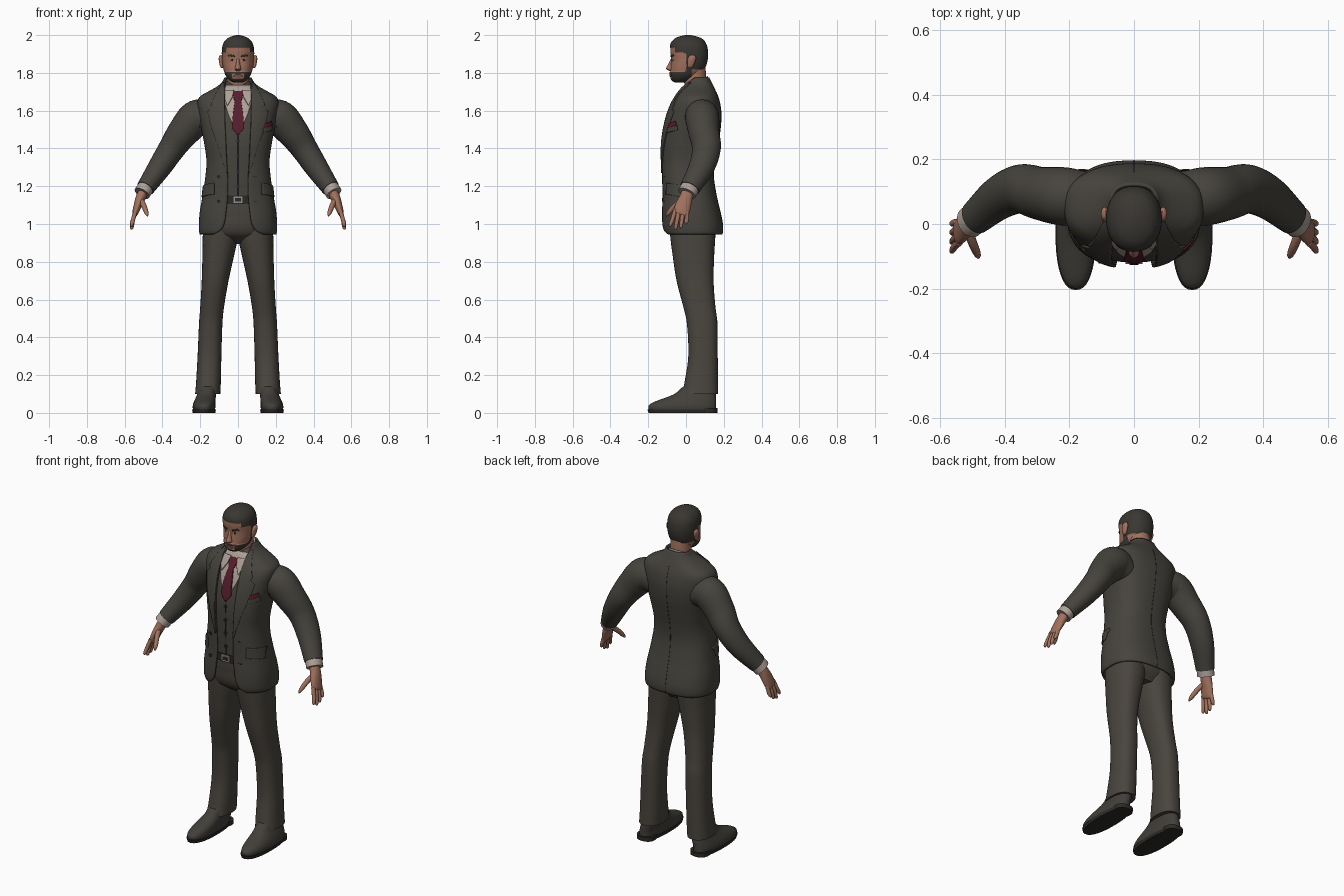
import bpy, math
from mathutils import Vector

def mat(name, r, g, b):
    m = bpy.data.materials.new(name)
    m.diffuse_color = (r, g, b, 1)
    return m

SUIT = mat("suit_cloth", .062, .057, .047)
TROUSER = mat("trouser_cloth", .066, .058, .047)
SHIRT = mat("shirt_cloth", .42, .35, .31)
TIE = mat("dark_red_silk", .10, .012, .026)
SKIN = mat("skin", .36, .165, .11)
LIP = mat("lips", .25, .09, .07)
HAIR = mat("hair", .042, .038, .032)
SHOE = mat("shoe_leather", .055, .05, .042)
DARK = mat("dark_trim", .025, .023, .02)
METAL = mat("buckle_metal", .28, .27, .25)

def at(T, s):
    """Smooth interpolation of table rows by their first column."""
    k = 0
    while k < len(T) - 2 and s > T[k + 1][0]:
        k += 1
    a, b = T[k], T[k + 1]
    h = b[0] - a[0]
    u = min(max((s - a[0]) / h, 0), 1)
    p, q = T[max(k - 1, 0)], T[min(k + 2, len(T) - 1)]
    out = [s]
    for c in range(1, len(a)):
        m0 = (b[c] - p[c]) / (b[0] - p[0]) * h
        m1 = (q[c] - a[c]) / (q[0] - a[0]) * h
        out.append((2*u**3 - 3*u*u + 1)*a[c] + (u**3 - 2*u*u + u)*m0
                   + (3*u*u - 2*u**3)*b[c] + (u**3 - u*u)*m1)
    return out

def spow(v, e):
    return math.copysign(abs(v) ** e, v)

def make(name, rows, mats, closed=True, cap=True, solid=0, mirror=False):
    """Skin a grid of points into a smooth object."""
    n, m = len(rows[0]), len(rows)
    faces = []
    for i in range(m - 1):
        for j in range(n if closed else n - 1):
            k = (j + 1) % n
            faces.append((i*n + j, i*n + k, (i+1)*n + k, (i+1)*n + j))
    if cap and closed:
        faces += [tuple(range(n))[::-1], tuple((m-1)*n + j for j in range(n))]
    me = bpy.data.meshes.new(name)
    me.from_pydata([p for r in rows for p in r], [], faces)
    for mm in mats:
        me.materials.append(mm)
    ob = bpy.data.objects.new(name, me)
    bpy.context.collection.objects.link(ob)
    bpy.ops.object.select_all(action='DESELECT')
    ob.select_set(True)
    bpy.context.view_layer.objects.active = ob
    bpy.ops.object.shade_smooth_by_angle(angle=math.radians(42))
    if solid:
        ob.modifiers.new("thickness", 'SOLIDIFY').thickness = solid
    if mirror:
        ob.modifiers.new("mirror", 'MIRROR').use_mirror_merge = False
    return ob

def point(r, t, e, off=0):
    """Point on a horizontal cross-section (z, front, back, half width, ...)."""
    z, f, b, w = r[:4]
    return (w*spow(math.sin(t), e) + off*math.sin(t),
            (f + b)/2 - (b - f)/2*spow(math.cos(t), e) - off*math.cos(t), z)

def angle(r, x, e):
    u = min(abs(x) / r[3], 1)
    return math.copysign(math.asin(u ** (1/e)), x)

def loft(name, T, mats, e=.85, n=40, m=30, cx=False, opening=False, shear=0, **kw):
    rows = []
    for i in range(m + 1):
        r = at(T, T[0][0] + (T[-1][0] - T[0][0]) * i / m)
        a = angle(r, r[4], e) if opening else 0
        mid = (r[1] + r[2]) / 2
        row = []
        for j in range(n):
            p = point(r, a + (2*math.pi - 2*a) * j / (n - 1 if opening else n), e)
            row.append((p[0] + (r[4] if cx else 0), p[1], p[2] + shear*(p[1] - mid)))
        rows.append(row)
    return make(name, rows, mats, closed=not opening, **kw)

def patch(name, T, rows, m, off=.006, e=.8, slant=0, back=False, thick=.008,
          nz=14, nx=12, mirror=False):
    """Thin plate lying on a loft; rows are (z, left x, right x)."""
    grid = []
    for i in range(nz + 1):
        s = rows[0][0] + (rows[-1][0] - rows[0][0]) * i / nz
        k = max([q for q in range(len(rows) - 1) if rows[q][0] <= s + 1e-9])
        a, b = rows[k], rows[k + 1]
        u = (s - a[0]) / (b[0] - a[0])
        x0, x1 = a[1] + (b[1] - a[1])*u, a[2] + (b[2] - a[2])*u
        line = []
        for j in range(nx + 1):
            r = at(T, s + slant*(j/nx - .5))
            t0, t1 = angle(r, x0, e), angle(r, x1, e)
            t = t0 + (t1 - t0)*j/nx
            line.append(point(r, math.pi - t if back else t, e, off))
        grid.append(line)
    return make(name, grid, [m], closed=False, solid=thick, mirror=mirror)

def tube(name, pts, m, n=20, steps=6):
    """Limb through (x, y, z, thin radius, wide radius), mirrored."""
    T = [(i,) + p for i, p in enumerate(pts)]
    cnt = (len(T) - 1) * steps
    rows = []
    for i in range(cnt + 1):
        s = i / steps
        c = at(T, s)
        d = Vector(at(T, min(s+.1, len(T)-1))[1:4]) - Vector(at(T, max(s-.1, 0))[1:4])
        a = d.cross(Vector((0, 1, 0))).normalized()
        b = d.cross(a).normalized()
        rows.append([Vector(c[1:4]) + a*c[4]*math.cos(6.28319*j/n) + b*c[5]*math.sin(6.28319*j/n)
                     for j in range(n)])
    return make(name, rows, [m], mirror=True)

# Jacket: z, front, back, half width, opening half width
J = [(.945, -.118, .192, .203, .13), (.965, -.126, .196, .207, .095), (1.0, -.13, .195, .207, .074),
     (1.06, -.13, .183, .203, .064), (1.15, -.127, .162, .188, .055), (1.25, -.13, .147, .173, .055),
     (1.33, -.132, .152, .167, .06), (1.42, -.132, .168, .178, .064), (1.5, -.122, .182, .193, .068),
     (1.58, -.102, .187, .207, .07), (1.64, -.078, .18, .215, .07), (1.675, -.058, .17, .202, .07),
     (1.70, -.043, .16, .16, .07), (1.73, -.024, .146, .108, .07), (1.755, -.005, .134, .082, .069),
     (1.775, .015, .124, .072, .067)]
loft("jacket", J, [SUIT], e=.8, n=72, m=80, opening=True, solid=.01)
patch("lapel", J, [(1.27, .055, .06), (1.4, .062, .10), (1.52, .067, .14), (1.6, .069, .158),
                   (1.615, .069, .125), (1.63, .069, .14), (1.7, .069, .11), (1.75, .069, .08)],
      SUIT, nz=40, mirror=True)
patch("hip_pocket_flap", J, [(1.15, .125, .1875), (1.21, .125, .18)], SUIT, slant=-.015, mirror=True)
patch("breast_pocket", J, [(1.49, .13, .18), (1.515, .13, .18)], SUIT, slant=.015)
patch("pocket_square", J, [(1.515, .133, .178), (1.538, .138, .174)], TIE, slant=.015)
patch("back_seam", J, [(.95, .0015, -.0015), (1.7, .0015, -.0015)], DARK, off=.001, back=True, thick=.003, nz=40, nx=2)

# Waistcoat, following the jacket from inside
V = [(r[0], r[1] + .014, r[2] - .016, r[3] - .016) for r in J if 1.06 <= r[0] <= 1.76]
V[0] = (1.135,) + V[1][1:]
V[1] = (1.17,) + V[1][1:]
loft("waistcoat", V, [SUIT], e=.8, m=40)
patch("waistcoat_seam", V, [(1.14, -.0015, .0015), (1.48, -.0015, .0015)], DARK, off=.002, thick=.003, nx=2)
patch("shirt_front", V, [(1.48, -.004, .004), (1.58, -.05, .05), (1.66, -.075, .075), (1.735, -.085, .085)],
      SHIRT, off=.004, nz=20)
patch("tie", V, [(1.475, -.004, .004), (1.51, -.032, .032), (1.6, -.024, .024), (1.655, -.015, .015),
                 (1.66, -.02, .02), (1.705, -.03, .03)], TIE, off=.011, nz=40)
patch("shirt_collar_point", V, [(1.63, .052, .056), (1.67, .03, .07), (1.71, .02, .075)], SHIRT, off=.013, mirror=True)
loft("shirt_collar", [(1.70, -.022, .116, .073), (1.75, -.018, .116, .066)], [SHIRT], e=.95, shear=.5, m=6)

# Buttons
def button(name, T, x, z):
    r = at(T, z)
    p = point(r, angle(r, x, .8), .8, .002)
    bpy.ops.mesh.primitive_cylinder_add(vertices=16, radius=.009, depth=.01, location=p,
                                        rotation=(math.pi/2, 0, 0))
    bpy.context.object.name = name
    bpy.context.object.data.materials.append(DARK)
for z in (1.44, 1.36, 1.28, 1.2):
    button("waistcoat_button", V, 0, z)
for z in (1.25, 1.12):
    button("jacket_button", J, -.1, z)
    patch("buttonhole", J, [(z - .002, .085, .105), (z + .002, .085, .105)], DARK, off=.002, thick=.003, nz=2)

# Trousers and belt
H = [(.895, -.02, .12, .08), (.95, -.09, .152, .16), (1.05, -.108, .16, .178), (1.16, -.108, .145, .172)]
loft("trouser_hips", H, [TROUSER], e=.8)
B = [(z, -.116, .148, .176) for z in (1.105, 1.125, 1.15)]
loft("belt", B, [DARK], e=.8, m=3)
patch("belt_buckle", B, [(1.108, -.026, .026), (1.148, -.026, .026)], METAL, off=.008)
patch("buckle_centre", B, [(1.118, -.015, .015), (1.138, -.015, .015)], DARK, off=.01, thick=.004)
def side(z, xi, xo, f, b):
    return (z, f, b, (xo - xi)/2, (xo + xi)/2)
L = [side(.1, .094, .227, -.02, .17), side(.16, .091, .222, -.008, .169), side(.3, .088, .214, .012, .168),
     side(.48, .082, .206, .004, .166), side(.56, .074, .2, -.014, .156), side(.7, .05, .192, -.05, .146),
     side(.85, .017, .188, -.073, .15), side(.93, .001, .187, -.083, .155), side(1.02, .001, .18, -.09, .155)]
loft("trouser_leg", L, [TROUSER], m=50, cx=True, mirror=True)

# Shoes
S = [(.012, -.195, .158, .057, .18), (.03, -.2, .16, .06, .18), (.045, -.192, .16, .059, .179),
     (.06, -.165, .16, .057, .176), (.08, -.11, .16, .053, .171), (.1, -.062, .158, .05, .166),
     (.14, -.015, .155, .048, .161)]
loft("shoe", S, [SHOE], e=.85, m=20, cx=True, mirror=True)
loft("shoe_sole", [(0, -.198, .162, .06, .18), (.018, -.204, .165, .063, .18)], [DARK], m=2, cx=True, mirror=True)
loft("shoe_heel", [(0, .07, .166, .053, .178), (.025, .07, .166, .054, .178)], [DARK], m=2, cx=True, mirror=True)

# Arms, cuffs and hands
tube("sleeve", [(.14, .08, 1.55, .08, .08), (.215, .085, 1.562, .096, .09), (.29, .095, 1.485, .084, .082),
                (.35, .108, 1.40, .071, .076), (.415, .082, 1.3, .062, .068), (.49, .02, 1.19, .048, .054)],
     SUIT, n=32, steps=8)
tube("shirt_cuff", [(.48, .03, 1.205, .043, .049), (.495, .016, 1.183, .044, .05), (.508, .005, 1.162, .044, .05)], SHIRT, n=28)
tube("palm", [(.495, .015, 1.185, .026, .032), (.515, 0, 1.14, .026, .035), (.532, -.016, 1.095, .021, .042),
              (.545, -.027, 1.055, .015, .04), (.548, -.03, 1.046, .004, .03)], SKIN)
for i, tip in enumerate((.985, .97, .977, .998)):
    y = -.057 + .021*i
    tube("finger", [(.54, y, 1.075, .011, .011), (.555, y - .014 + .004*i, 1.025, .011, .011),
                    (.562, y - .026 + .007*i, tip + .01, .009, .009),
                    (.562, y - .028 + .007*i, tip, .002, .002)], SKIN, n=12)
tube("thumb", [(.515, -.015, 1.13, .014, .016), (.498, -.06, 1.095, .014, .014),
               (.484, -.093, 1.058, .011, .011), (.479, -.106, 1.04, .002, .002)], SKIN, n=12)

# Neck and head
loft("neck", [(1.67, -.008, .108, .062), (1.76, -.01, .108, .058), (1.86, -.02, .1, .06)], [SKIN], e=1)
F = [(1.748, -.055, -.005, .022), (1.76, -.073, .025, .043), (1.785, -.083, .066, .063),
     (1.82, -.082, .096, .075), (1.87, -.078, .112, .082), (1.92, -.083, .113, .083),
     (1.955, -.079, .104, .076), (1.98, -.06, .085, .058), (1.993, -.034, .056, .035), (2.0, -.005, .025, .01)]
head = loft("head", F, [SKIN, HAIR], e=.92, n=96, m=100)
def hairy(x, y, z):
    if y > .03:
        return z > 1.82
    if y > -.012:
        return z < 1.80 + (y + .012) or z > 1.905 or y > .002
    if z > 1.935 - .025*(abs(x) > .06):
        return True
    return z < 1.77 or (z < 1.803 and abs(x) > .03) or (1.795 < z < 1.806 and abs(x) < .036)
raised = set()
for p in head.data.polygons:
    if hairy(*p.center):
        p.material_index = 1
        raised.update(p.vertices)
for i in raised:                      # hair and beard stand slightly proud
    v = head.data.vertices[i].co
    v.x *= 1.03
    v.y += .03 * (v.y - .015)
loft("nose", [(1.811, -.09, -.06, .012), (1.821, -.105, -.06, .017), (1.845, -.095, -.06, .011),
              (1.88, -.078, -.06, .008)], [SKIN], e=1, n=20, m=16)
patch("lips", F, [(1.776, -.012, .012), (1.784, -.024, .024), (1.793, -.012, .012)], LIP, off=.004, e=.92)
patch("eyebrow", F, [(1.886, .015, .052), (1.895, .018, .046)], HAIR, off=.005, e=.92, slant=.006, mirror=True)
patch("eye_white", F, [(1.864, .024, .038), (1.869, .018, .044), (1.874, .024, .038)], SHIRT, off=.0015, e=.92, thick=.004, mirror=True)
patch("iris", F, [(1.864, .027, .036), (1.874, .027, .036)], DARK, off=.0025, e=.92, thick=.004, mirror=True)
loft("ear", [(1.825, .012, .03, .004, .083), (1.835, .008, .038, .009, .086), (1.87, .008, .052, .012, .09),
             (1.888, .016, .05, .009, .091), (1.894, .026, .042, .003, .09)], [SKIN], e=1, n=20, m=14, cx=True, mirror=True)
